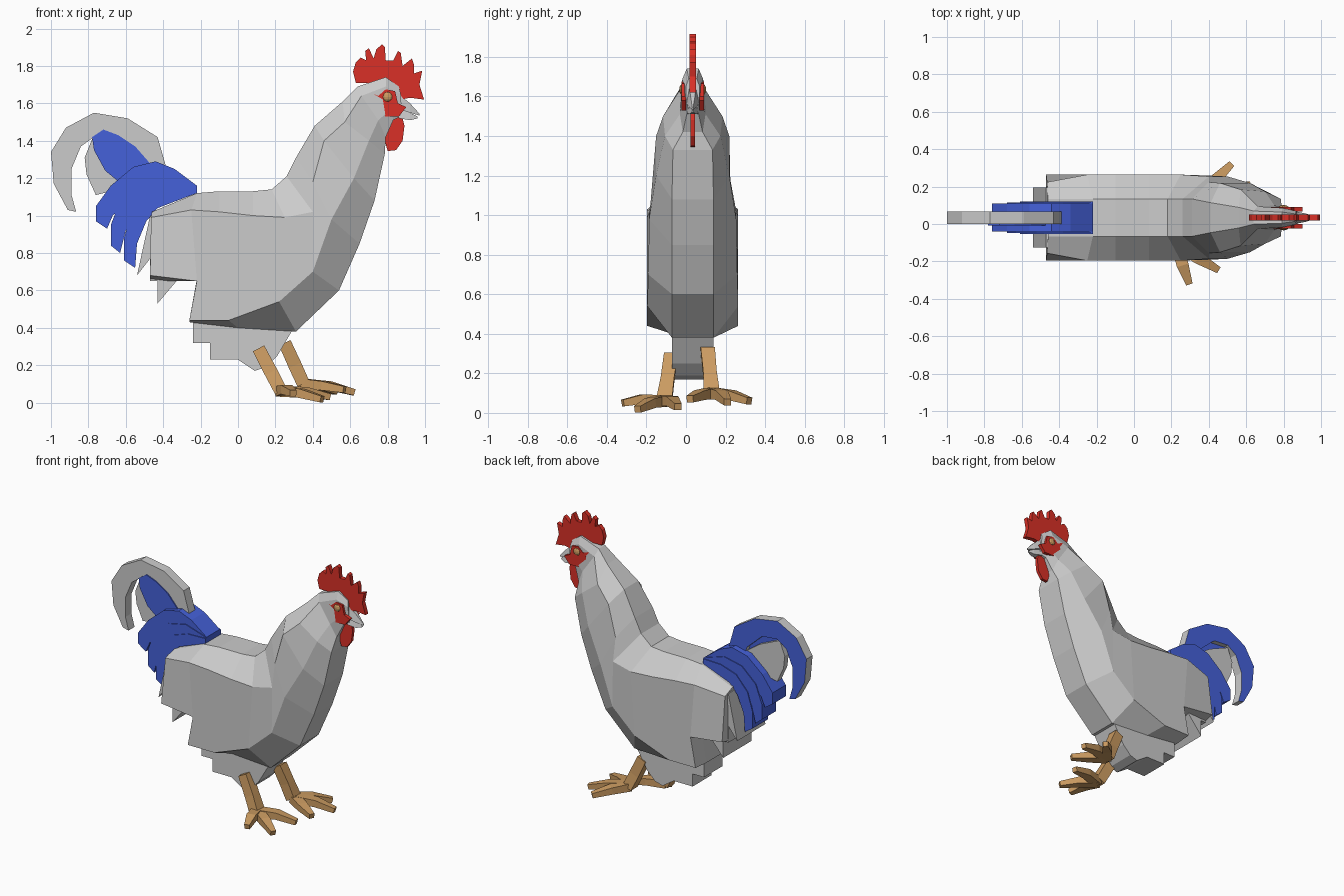
import bpy, bmesh
from mathutils import Vector

MID = 0.034  # centre plane of the bird


def material(name, rgb):
    m = bpy.data.materials.new(name)
    m.diffuse_color = (*rgb, 1)
    return m


RED = material("red", (0.7, 0.03, 0.02))
BLUE = material("blue", (0.06, 0.12, 0.7))
TAN = material("tan", (0.6, 0.33, 0.12))


def finish(name, bm, mat=None):
    bmesh.ops.recalc_face_normals(bm, faces=bm.faces)
    me = bpy.data.meshes.new(name)
    bm.to_mesh(me)
    bm.free()
    ob = bpy.data.objects.new(name, me)
    bpy.context.collection.objects.link(ob)
    if mat:
        me.materials.append(mat)
    return ob


def loft(name, rings, mat=None):
    """Join closed rings of points and cap both ends."""
    bm = bmesh.new()
    vs = [[bm.verts.new(p) for p in r] for r in rings]
    n = len(vs[0])
    for a, b in zip(vs, vs[1:]):
        for i in range(n):
            j = (i + 1) % n
            bm.faces.new((a[i], a[j], b[j], b[i]))
    bm.faces.new(vs[0])
    bm.faces.new(vs[-1])
    return finish(name, bm, mat)


def plate(name, outline, half, mat=None, y=MID):
    """Side-view outline (x, z) given a thickness in y."""
    return loft(name, [[(x, y + s * half, z) for x, z in outline] for s in (-1, 1)], mat)


def limb(name, path, mat):
    """Four-sided tapering limb; path entries are (x, y, z, half width, half height)."""
    pts = [Vector(p[:3]) for p in path]
    rings = []
    for i, p in enumerate(path):
        d = (pts[min(i + 1, len(pts) - 1)] - pts[max(i - 1, 0)]).normalized()
        side = Vector((-d.y, d.x, 0)) if abs(d.z) < 0.6 else Vector((0, 1, 0))
        side.normalize()
        up = d.cross(side).normalized()
        rings.append([pts[i] + side * a * p[3] + up * b * p[4]
                      for a, b in ((1, 1), (-1, 1), (-1, -1), (1, -1))])
    return loft(name, rings, mat)


# Body, neck and head: stations of top, upper side, lower side, bottom as (x, z, half width)
TRUNK = [
    ((-.46, 1.02, .10), (-.465, .99, .19), (-.47, .68, .23), (-.47, .65, .11)),
    ((-.22, 1.12, .10), (-.25, 1.03, .23), (-.22, .65, .23), (-.22, .66, .11)),
    ((-.10, 1.13, .10), (-.10, 1.02, .23), (-.26, .44, .23), (-.26, .43, .11)),
    ((.08, 1.13, .10), (.08, 1.0, .23), (-.05, .44, .23), (.0, .40, .105)),
    ((.18, 1.14, .10), (.25, .99, .23), (.22, .54, .23), (.31, .38, .105)),
    ((.26, 1.21, .10), (.40, 1.02, .22), (.40, .70, .225), (.54, .60, .105)),
    ((.31, 1.31, .10), (.40, 1.18, .19), (.50, .98, .22), (.65, .85, .105)),
]
NECK = [
    ((.41, 1.48, .08), (.46, 1.40, .185), (.62, 1.20, .185), (.73, 1.08, .105)),
    ((.56, 1.61, .055), (.57, 1.50, .15), (.70, 1.40, .14), (.785, 1.33, .10)),
    ((.64, 1.69, .035), (.66, 1.64, .06), (.75, 1.51, .065), (.79, 1.42, .05)),
    ((.79, 1.74, .03), (.79, 1.69, .052), (.82, 1.57, .05), (.83, 1.51, .03)),
    ((.86, 1.69, .02), (.87, 1.65, .035), (.875, 1.57, .032), (.87, 1.53, .02)),
]
loft("body", [[(x, MID + w, z) for x, z, w in st] +
              [(x, MID - w, z) for x, z, w in reversed(st)] for st in TRUNK + NECK])

# Stepped belly fluff and ragged rump feathers
plate("belly_fluff", [(.31, .42), (.21, .25), (.15, .19), (.09, .17), (0, .23), (-.15, .23),
                      (-.15, .32), (-.24, .32), (-.24, .46)], .105)
plate("rump_feathers", [(-.44, 1.0), (-.47, 1.0), (-.54, .68), (-.47, .77), (-.47, .65),
                        (-.43, .65), (-.43, .53), (-.32, .66), (-.30, .8)], .16)

# Beak halves
for name, prof in (("upper_beak", [(.86, 1.65, 1.57, .034), (.92, 1.60, 1.55, .022), (.97, 1.545, 1.535, .004)]),
                   ("lower_beak", [(.86, 1.57, 1.52, .028), (.92, 1.55, 1.51, .018), (.96, 1.53, 1.52, .004)])):
    loft(name, [[(x, MID - w, b), (x, MID + w, b), (x, MID + w * .5, t), (x, MID - w * .5, t)]
                for x, t, b, w in prof])

# Comb and wattle
plate("comb", [(.63, 1.71), (.615, 1.77), (.63, 1.82), (.655, 1.845), (.685, 1.83), (.68, 1.88), (.70, 1.895),
               (.725, 1.84), (.74, 1.89), (.77, 1.915), (.785, 1.90), (.79, 1.83), (.83, 1.83),
               (.855, 1.88), (.87, 1.87), (.88, 1.80), (.93, 1.84), (.94, 1.81), (.94, 1.76),
               (.985, 1.775), (.97, 1.70), (.995, 1.62), (.92, 1.63), (.87, 1.62), (.85, 1.69),
               (.79, 1.73), (.70, 1.71)], .016, RED)
plate("wattle", [(.79, 1.56), (.87, 1.56), (.89, 1.48), (.88, 1.40), (.845, 1.35), (.80, 1.345),
                 (.785, 1.40), (.78, 1.48)], .011, RED)

# Face patches and eyes on both sides of the head
for s, tag in ((-1, "right"), (1, "left")):
    plate("face_patch_" + tag, [(.70, 1.66), (.75, 1.64), (.79, 1.675), (.84, 1.665), (.855, 1.60), (.90, 1.58),
                                (.86, 1.53), (.76, 1.53), (.715, 1.57), (.73, 1.62)], .012, RED, MID + s * .045)
    bm = bmesh.new()
    bmesh.ops.create_uvsphere(bm, u_segments=10, v_segments=6, radius=.026)
    bmesh.ops.scale(bm, vec=(1, .5, 1), verts=bm.verts)
    bmesh.ops.translate(bm, vec=(.80, MID + s * .055, 1.635), verts=bm.verts)
    finish("eye_" + tag, bm, TAN)

# Long sickle feather, blue on its far face
sickle = plate("sickle_feather", [
    (-.36, 1.15), (-.39, 1.28), (-.43, 1.42), (-.59, 1.52), (-.77, 1.55), (-.92, 1.47), (-1, 1.34), (-.985, 1.17),
    (-.91, 1.03), (-.865, 1.02), (-.89, 1.11), (-.89, 1.25), (-.84, 1.37), (-.77, 1.42),
    (-.65, 1.41), (-.53, 1.30), (-.48, 1.15)], .034)
sickle.data.materials.append(None)
sickle.data.materials.append(BLUE)
for p in sickle.data.polygons:
    if p.normal.y > .9:
        p.material_index = 1

# Inner tail feathers
plate("inner_grey_feather", [(-.45, 1.22), (-.62, 1.34), (-.78, 1.41), (-.82, 1.31), (-.81, 1.22),
                             (-.76, 1.11), (-.6, 1.15)], .022)
plate("inner_blue_feather", [(-.40, 1.2), (-.48, 1.29), (-.55, 1.37), (-.64, 1.43), (-.72, 1.46), (-.78, 1.42),
                             (-.77, 1.35), (-.71, 1.24), (-.6, 1.15)], .02, BLUE, MID - .022)

# Layered curved tail coverts
COVERTS = [
    (.075, [(-.22, 1.16), (-.34, 1.25), (-.44, 1.29), (-.56, 1.26), (-.68, 1.16), (-.76, 1.05), (-.76, .97),
            (-.70, .93), (-.67, 1.0), (-.60, 1.06), (-.48, 1.11), (-.22, 1.13)]),
    (.081, [(-.22, 1.16), (-.38, 1.21), (-.52, 1.18), (-.63, 1.08), (-.68, .95), (-.68, .84), (-.63, .80),
            (-.60, .92), (-.54, 1.02), (-.44, 1.08), (-.22, 1.13)]),
    (.087, [(-.22, 1.155), (-.36, 1.15), (-.48, 1.11), (-.57, 1.01), (-.61, .88), (-.61, .76), (-.55, .72),
            (-.54, .85), (-.49, .97), (-.43, 1.04), (-.22, 1.12)]),
]
for i, (half, outline) in enumerate(COVERTS):
    plate(f"tail_covert_{i + 1}", outline, half, BLUE)

# Legs and toes: hip, ankle, then (knuckle, tip) per toe
FEET = {
    "right": ((.11, -.075, .29), (.23, -.11, .06),
              [((.26, -.22, .07), (.295, -.32, .05)), ((.34, -.18, .05), (.45, -.245, .018)),
               ((.36, -.07, .06), (.49, -.04, .03))]),
    "left": ((.25, .11, .32), (.35, .13, .10),
             [((.43, .23, .09), (.52, .32, .06)), ((.49, .18, .09), (.62, .21, .055)),
              ((.46, .07, .09), (.57, .02, .07))]),
}
for tag, (hip, ankle, toes) in FEET.items():
    mid = tuple(h * .45 + a * .55 for h, a in zip(hip, ankle))
    limb("leg_" + tag, [(*hip, .036, .034), (*mid, .034, .036), (*ankle, .04, .035)], TAN)
    for i, (knuckle, tip) in enumerate(toes):
        limb(f"toe_{tag}_{i + 1}", [(*ankle, .032, .028), (*knuckle, .032, .024), (*tip, .018, .017)], TAN)
